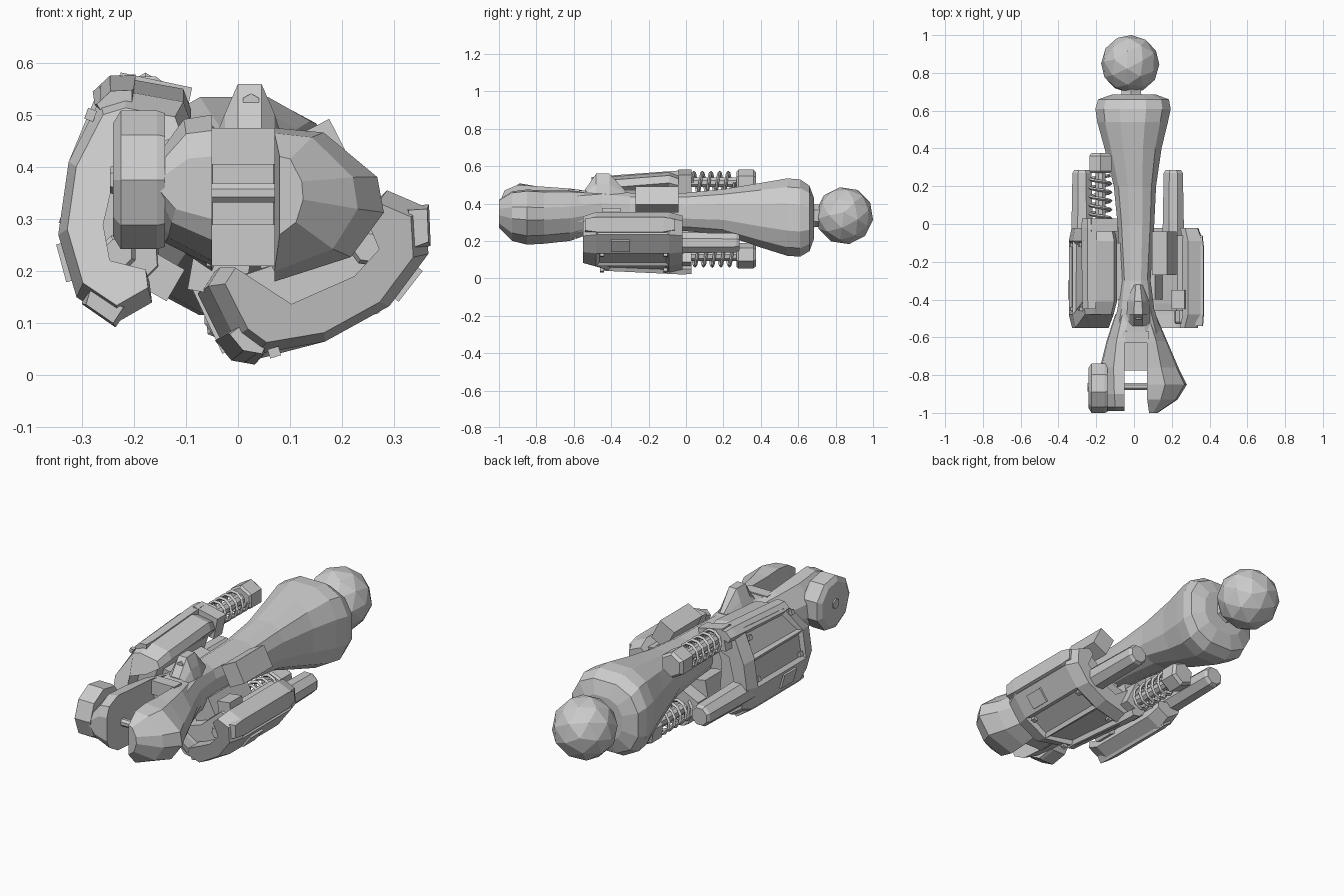
import bpy, bmesh, math
from mathutils import Matrix, Vector

if "Cube" in bpy.data.objects:
    bpy.data.objects.remove(bpy.data.objects["Cube"])

AX = Vector((0.007, 0, 0.36))        # long axis of the limb
ID = Matrix.Identity(4)


def loft(name, rings, mat=ID, inset=(), depth=-0.014, rim=0.025):
    """Skin equal-sized point rings, cap the ends, optionally recess some side panels."""
    bm = bmesh.new()
    n = len(rings[0])
    vs = [[bm.verts.new(mat @ Vector(p)) for p in r] for r in rings]
    sides = []
    for a, b in zip(vs, vs[1:]):
        for i in range(n):
            j = (i + 1) % n
            sides.append(bm.faces.new((a[i], a[j], b[j], b[i])))
    bm.faces.new(vs[0])
    bm.faces.new(vs[-1])
    bmesh.ops.recalc_face_normals(bm, faces=bm.faces[:])
    if inset:
        bmesh.ops.inset_individual(bm, faces=[sides[i] for i in inset],
                                   thickness=rim, depth=depth)
    me = bpy.data.meshes.new(name)
    bm.to_mesh(me)
    bm.free()
    ob = bpy.data.objects.new(name, me)
    bpy.context.collection.objects.link(ob)
    return ob


def oval(y, x0, x1, z0, z1, n=10, turn=0.5, power=0.8):
    cx, cz, rx, rz = (x0 + x1) / 2, (z0 + z1) / 2, (x1 - x0) / 2, (z1 - z0) / 2
    pts = []
    for i in range(n):
        a = math.tau * (i + turn) / n
        c, s = math.cos(a), math.sin(a)
        pts.append((cx + rx * math.copysign(abs(c) ** power, c), y,
                    cz + rz * math.copysign(abs(s) ** power, s)))
    return pts


def rod(name, x, z, spans, n=8, mat=ID):
    """Stepped round rod along y; spans = (y, radius)."""
    return loft(name, [oval(y, x - r, x + r, z - r, z + r, n, 0.5, 1) for y, r in spans], mat)


def box(name, centre, size, mat=ID, angle=0):
    m = mat @ Matrix.Translation(centre) @ Matrix.Rotation(math.radians(angle), 4, 'Y')
    a, b, c = (s / 2 for s in size)
    sq = [(-a, -c), (a, -c), (a, c), (-a, c)]
    return loft(name, [[(x, y, z) for x, z in sq] for y in (-b, b)], m)


def prism_y(name, profile, spans, mat=ID, **kw):
    """Section in xz swept along y; spans = (y, scale). The top end stops short and dips at the front."""
    cx = sum(p[0] for p in profile) / len(profile)
    cz = sum(p[1] for p in profile) / len(profile)
    rings = []
    for y, s in spans:
        ring = []
        for x, z in profile:
            high = z > 0.5 and y < -0.3
            ring.append((cx + (x - cx) * s, y + 0.07 * high, cz + (z - cz) * s - 0.025 * high))
        rings.append(ring)
    return loft(name, rings, mat, **kw)


# Main shaft with swollen shoulder end
loft("shaft", [oval(*r, 12) for r in [
    (-0.61, -0.13, 0.16, 0.21, 0.47), (-0.45, -0.09, 0.11, 0.24, 0.48),
    (-0.3, -0.07, 0.09, 0.26, 0.46), (0.0, -0.09, 0.11, 0.25, 0.46),
    (0.2, -0.11, 0.12, 0.23, 0.48), (0.4, -0.16, 0.15, 0.16, 0.515),
    (0.54, -0.2, 0.185, 0.115, 0.54), (0.61, -0.21, 0.2, 0.11, 0.535),
    (0.66, -0.195, 0.19, 0.14, 0.5), (0.685, -0.12, 0.12, 0.21, 0.43)]])

# Neck and ball joint
rod("neck", -0.015, 0.335, [(0.66, 0.08), (0.69, 0.06), (0.76, 0.06)], 6)
bpy.ops.mesh.primitive_ico_sphere_add(subdivisions=2, radius=0.155, location=(-0.02, 0.847, 0.335),
                                      rotation=(0.5, 0.3, 0.2))
bpy.context.object.name = "ball_joint"


# Fork arms
def arm(name, rows):
    rings = []
    for y, xi, xo, zb, zt in rows:
        w, h = xo - xi, zt - zb
        rings.append([(xi, y, zb), (xi, y, zt), (xi + w * 0.45, y, zt - h * 0.03),
                      (xo - w * 0.06, y, zb + h * 0.68), (xo, y, zb + h * 0.45),
                      (xi + w * 0.7, y, zb + h * 0.16)])
    return loft(name, rings)


arm("right_fork_arm", [
    (-0.48, 0.04, 0.115, 0.25, 0.46), (-0.62, 0.07, 0.175, 0.2, 0.47),
    (-0.76, 0.07, 0.235, 0.185, 0.47), (-0.85, 0.07, 0.28, 0.18, 0.475),
    (-0.93, 0.07, 0.23, 0.2, 0.465), (-1.0, 0.08, 0.125, 0.27, 0.42)])
arm("left_fork_arm", [
    (-0.48, -0.03, -0.1, 0.25, 0.46), (-0.62, -0.05, -0.145, 0.2, 0.48),
    (-0.76, -0.05, -0.18, 0.21, 0.49), (-0.9, -0.05, -0.17, 0.22, 0.5),
    (-0.97, -0.05, -0.16, 0.26, 0.47), (-0.99, -0.05, -0.15, 0.3, 0.42)])

# Side disc with hub, and hinge pin (axis along x)
to_x = Matrix.Translation((0, -0.865, 0.375)) @ Matrix.Rotation(math.radians(90), 4, 'Z')
rod("fork_disc", 0, 0, [(0.14, 0.13), (0.155, 0.135), (0.225, 0.135), (0.24, 0.11)], 9, to_x)
rod("disc_hub", 0, 0, [(0.23, 0.03), (0.246, 0.025)], 6, to_x)
pin_m = Matrix.Translation((0, -0.86, 0.35)) @ Matrix.Rotation(math.radians(90), 4, 'Z')
rod("hinge_pin", 0, 0, [(-0.1, 0.02), (0.08, 0.02)], 8, pin_m)
box("fork_upper_web", (0.01, -0.6, 0.44), (0.14, 0.06, 0.07))
box("fork_lower_web", (0.01, -0.68, 0.25), (0.14, 0.19, 0.08))

# Pointed lug on top of the fork root
lug = [(-0.05, 0.44), (0.09, 0.44), (0.07, 0.5), (0.045, 0.555), (0.0, 0.555), (-0.025, 0.5)]
loft("top_lug", [[(0.02 + (x - 0.02) * s, y, 0.44 + (z - 0.44) * t) for x, z in lug]
                 for y, s, t in ((-0.54, 1.0, 0.3), (-0.48, 1.0, 1.04), (-0.41, 0.9, 1.04), (-0.32, 0.5, 0.2))])
rod("lug_bolt", 0.025, 0.523, [(-0.505, 0.018), (-0.45, 0.018)], 6)

# C-shaped armour section, its filling and its edge rails
SHELL = [(-0.09, 0.51), (-0.105, 0.55), (-0.215, 0.57), (-0.265, 0.555), (-0.325, 0.41),
         (-0.345, 0.27), (-0.31, 0.15), (-0.235, 0.1), (-0.165, 0.14), (-0.17, 0.18),
         (-0.25, 0.2), (-0.265, 0.28), (-0.23, 0.43), (-0.12, 0.47)]
CORE = [(-0.12, 0.48), (-0.22, 0.47), (-0.275, 0.3), (-0.26, 0.19), (-0.2, 0.15), (-0.15, 0.2), (-0.16, 0.36)]
RAIL = [(-0.2, 0.575), (-0.245, 0.573), (-0.275, 0.545), (-0.26, 0.52), (-0.2, 0.54)]
LOW_RAIL = [(-0.235, 0.092), (-0.3, 0.137), (-0.29, 0.17), (-0.21, 0.13)]


def pod(side, mat, piston):
    n = len(SHELL)
    prism_y(side + "_armour", SHELL, [(-0.55, 0.86), (-0.48, 1), (-0.09, 1), (-0.02, 0.88)],
            mat, inset=[n + i for i in (3, 4, 6)])
    prism_y(side + "_core", CORE, [(-0.46, 0.9), (-0.42, 1), (-0.06, 1)], mat)
    prism_y(side + "_upper_rail", RAIL, [(-0.52, 0.9), (-0.47, 1), (-0.02, 1.1), (0.03, 1)], mat)
    prism_y(side + "_lower_rail", LOW_RAIL, [(-0.54, 0.8), (-0.48, 1), (-0.12, 1), (-0.06, 0.7)], mat)

    # Spring damper: core, coil, hexagonal end cap and collar
    sx, sz = -0.178, 0.513
    rod(side + "_damper_core", sx, sz, [(-0.1, 0.028), (0.3, 0.028)], 8, mat)
    box(side + "_damper_collar", (sx + 0.01, -0.005, sz), (0.14, 0.07, 0.11), mat, 12)
    rod(side + "_damper_cap", sx, sz, [(0.27, 0.058), (0.28, 0.068), (0.36, 0.068), (0.375, 0.055)], 6, mat)
    coil = []
    for k in range(51):
        a, y = math.tau * k / 10, 0.03 + 0.23 * k / 50
        coil.append([(sx + r * math.cos(a), y + dy, sz + r * math.sin(a))
                     for r, dy in ((0.046, 0), (0.055, 0.009), (0.064, 0), (0.055, -0.009))])
    loft(side + "_spring_coil", coil, mat)

    # Plain piston rod, and its socket seen in the open front end
    rod(side + "_piston", *piston, [(-0.1, 0.062), (0.02, 0.06), (0.27, 0.055), (0.285, 0.045)], 8)
    rod(side + "_front_socket", -0.23, 0.235, [(-0.42, 0.036), (-0.52, 0.036), (-0.53, 0.028)], 8, mat)

    # Mounting blocks joining the pod to the shaft
    box(side + "_inner_block", (-0.035, -0.155, 0.2), (0.11, 0.23, 0.09), mat, 10)
    box(side + "_strut", (-0.13, -0.25, 0.36), (0.14, 0.3, 0.12), mat, 10)
    box(side + "_edge_block", (-0.15, -0.4, 0.19), (0.07, 0.1, 0.07), mat, 30)
    box(side + "_outer_block", (-0.32, -0.35, 0.22), (0.04, 0.1, 0.075), mat, -15)
    # Corner bolts of the outer panel
    for y in (-0.45, -0.11):
        for x, z in ((-0.283, 0.5), (-0.332, 0.3)):
            box(side + "_bolt", (x, y, z), (0.018, 0.022, 0.022), mat, 20)


# The second pod is the first turned about a third around the limb
turn = Matrix.Rotation(math.radians(-127), 4, 'Y')
pod("left", ID, (-0.275, 0.245))
pod("right", Matrix.Translation(AX) @ turn @ Matrix.Translation(-AX), (0.208, 0.19))
